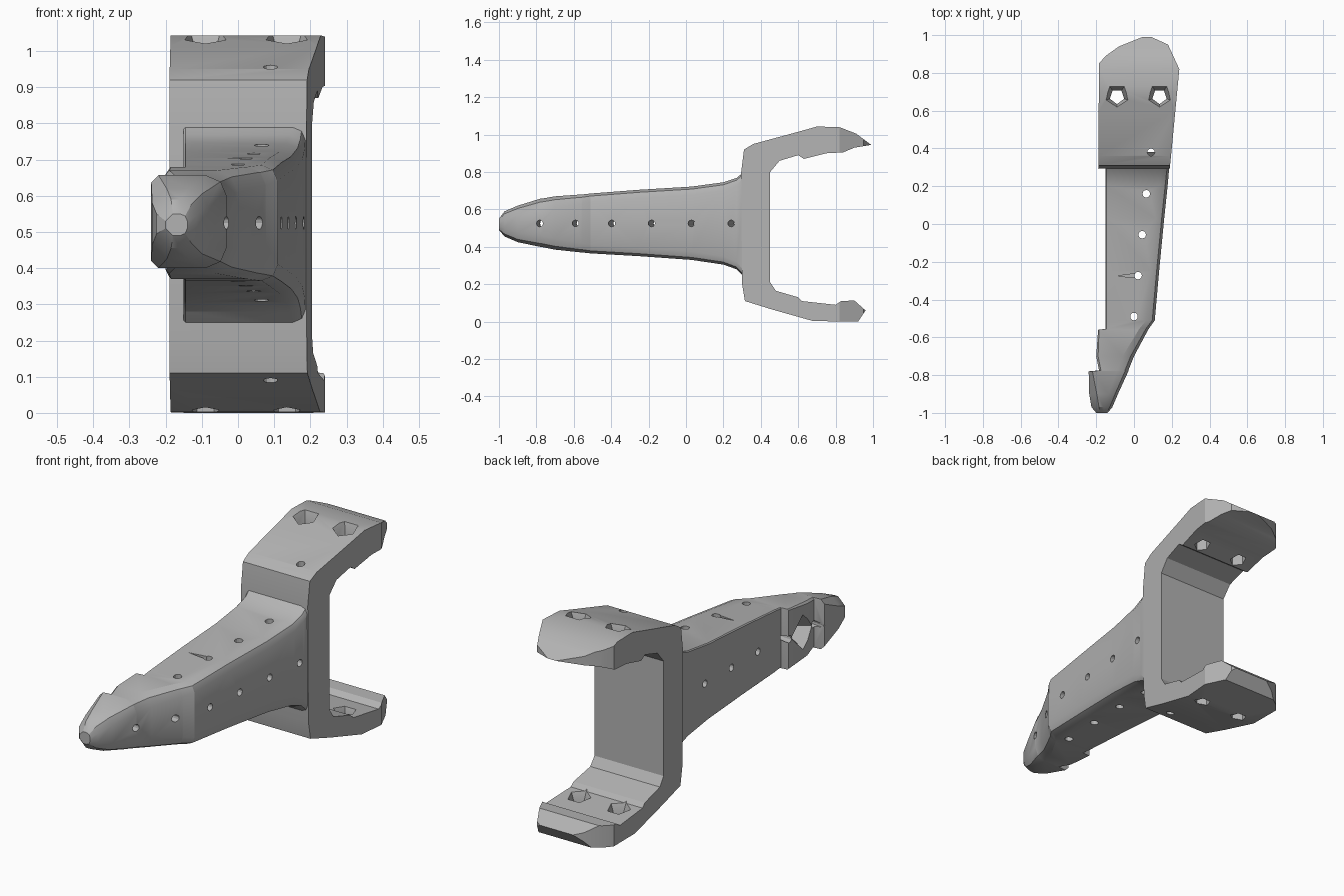
import bpy, bmesh, math
from mathutils import Matrix, Vector

if "Cube" in bpy.data.objects:
    bpy.data.objects.remove(bpy.data.objects["Cube"])

grey = bpy.data.materials.new("mid grey")
grey.use_nodes = True
grey.diffuse_color = (0.45, 0.45, 0.45, 1)
for node in grey.node_tree.nodes:
    if node.type == 'BSDF_PRINCIPLED':
        node.inputs["Base Color"].default_value = grey.diffuse_color


def finish(name, bm):
    bmesh.ops.recalc_face_normals(bm, faces=bm.faces)
    mesh = bpy.data.meshes.new(name)
    bm.to_mesh(mesh)
    bm.free()
    obj = bpy.data.objects.new(name, mesh)
    bpy.context.collection.objects.link(obj)
    return obj


def add_loft(bm, rings):
    loops = [[bm.verts.new(p) for p in ring] for ring in rings]
    n = len(loops[0])
    for a, b in zip(loops, loops[1:]):
        for i in range(n):
            bm.faces.new((a[i], a[(i + 1) % n], b[(i + 1) % n], b[i]))
    bm.faces.new(loops[0])
    bm.faces.new(loops[-1])


def add_bore(bm, centre, direction, r1, r2, length, sides):
    turn = Vector(direction).to_track_quat('Z', 'Y').to_matrix().to_4x4()
    bmesh.ops.create_cone(bm, cap_ends=True, segments=sides, radius1=r1, radius2=r2,
                          depth=length, matrix=Matrix.Translation(centre) @ turn)


def boolean(obj, cutter, operation):
    cutter.hide_render = True
    mod = obj.modifiers.new("cut", 'BOOLEAN')
    mod.operation, mod.object, mod.solver = operation, cutter, 'EXACT'
    mod.use_self = True
    bpy.context.view_layer.update()
    graph = bpy.context.evaluated_depsgraph_get()
    mesh = bpy.data.meshes.new_from_object(obj.evaluated_get(graph))
    obj.modifiers.clear()
    obj.data = mesh


# Tapered arm: y, x range, z range, rounding of the outer and inner corners
sections = [
    (-1.0, -.20, -.14, .49, .55, .02, .02),
    (-.97, -.225, -.115, .455, .59, .045, .04),
    (-.90, -.237, -.085, .425, .62, .05, .04),
    (-.78, -.24, -.03, .40, .657, .06, .02),
    (-.775, -.185, -.03, .40, .657, .06, .01),
    (-.70, -.20, .0, .385, .67, .06, .01),
    (-.56, -.19, .075, .37, .68, .05, .005),
    (-.555, -.15, .078, .37, .68, .05, .005),
    (-.51, -.15, .11, .365, .685, .045, .005),
    (-.25, -.15, .133, .35, .705, .045, .005),
    (.03, -.15, .16, .33, .722, .045, .005),
    (.20, -.15, .178, .305, .745, .045, .005),
    (.27, -.15, .184, .28, .768, .04, .005),
    (.32, -.15, .188, .23, .81, .03, .005),
    (.38, -.15, .19, .18, .86, .02, .005)]


def arm_ring(y, x0, x1, z0, z1, c, d):
    half = [(x0, z0 + d), (x0 + d, z0), (x1 - c, z0),
            (x1 - .3 * c, z0 + .3 * c), (x1, z0 + c)]
    upper = [(x, z0 + z1 - z) for x, z in reversed(half)]
    return [(x, y, z) for x, z in half + upper]


bm = bmesh.new()
add_loft(bm, [arm_ring(*s) for s in sections])
arm = finish("tapered_arm", bm)

# Rear fork: side profile trimmed by its plan outline
side = [(.30, .20), (.315, .11), (.46, .065), (.68, .003), (.92, 0), (.96, .06), (.90, .113),
        (.83, .11), (.80, .09), (.62, .11), (.60, .13), (.48, .165), (.45, .21),
        (.45, .80), (.50, .86), (.60, .89), (.63, .87), (.75, .90), (.84, .905), (.90, .93),
        (.99, .945), (.93, .99), (.91, 1.005), (.82, 1.04), (.70, 1.043), (.60, 1.015),
        (.36, .95), (.31, .92), (.295, .80)]
bm = bmesh.new()
add_loft(bm, [[(x, y, z) for y, z in side] for x in (-.5, .5)])
fork = finish("rear_fork", bm)

plan = [(-.19, .2), (-.185, .85), (-.15, .89), (-.08, .94), (.07, 1.0),
        (.18, .95), (.24, .82), (.20, .40), (.18, .2)]
bm = bmesh.new()
add_loft(bm, [[(x, y, z) for x, y in plan] for z in (-.2, 1.3)])
trim = finish("fork_trim", bm)
boolean(fork, trim, 'INTERSECT')

# Bolt holes down through the arm and across it
bm = bmesh.new()
for i in range(4):
    add_bore(bm, (.0 + .0217 * i, -.49 + .2167 * i, .5), (0, 0, 1), .02, .02, 1, 12)
for y in (-.8, -.6, -.4, -.185, .03, .245):
    add_bore(bm, (-.02, y + .017, .525), (1, -.1, 0), .018, .018, .8, 12)
# Angular pocket in the inner side and a thin slot on top
add_bore(bm, (-.17, -.665, .525), (1, 0, 0), .12, .02, .14, 4)
add_loft(bm, [[(-.09, -.275, z), (.01, -.285, z), (.01, -.262, z)] for z in (.66, .8)])
holes = finish("arm_holes", bm)
boolean(arm, holes, 'DIFFERENCE')

# Openings in both jaws with sunken surrounds
bm = bmesh.new()
add_bore(bm, (.09, .38, .5), (0, 0, 1), .02, .02, 1.4, 12)
for x, y in ((-.09, .675), (.135, .675)):
    add_bore(bm, (x, y, .5), (0, 0, 1), .04, .04, 1.4, 5)
    add_bore(bm, (x, y, 1.03), (0, 0, 1), .035, .085, .11, 5)
    add_bore(bm, (x, y, .11), (0, 0, 1), .035, .085, .11, 5)
openings = finish("fork_openings", bm)
boolean(fork, openings, 'DIFFERENCE')

for cutter in (trim, holes, openings):
    bpy.data.objects.remove(cutter)

for obj in (arm, fork):
    obj.data.materials.clear()
    obj.data.materials.append(grey)
    for face in obj.data.polygons:
        face.material_index = 0
    bpy.ops.object.select_all(action='DESELECT')
    obj.select_set(True)
    bpy.context.view_layer.objects.active = obj
    bpy.ops.object.shade_smooth_by_angle(angle=math.radians(25))
